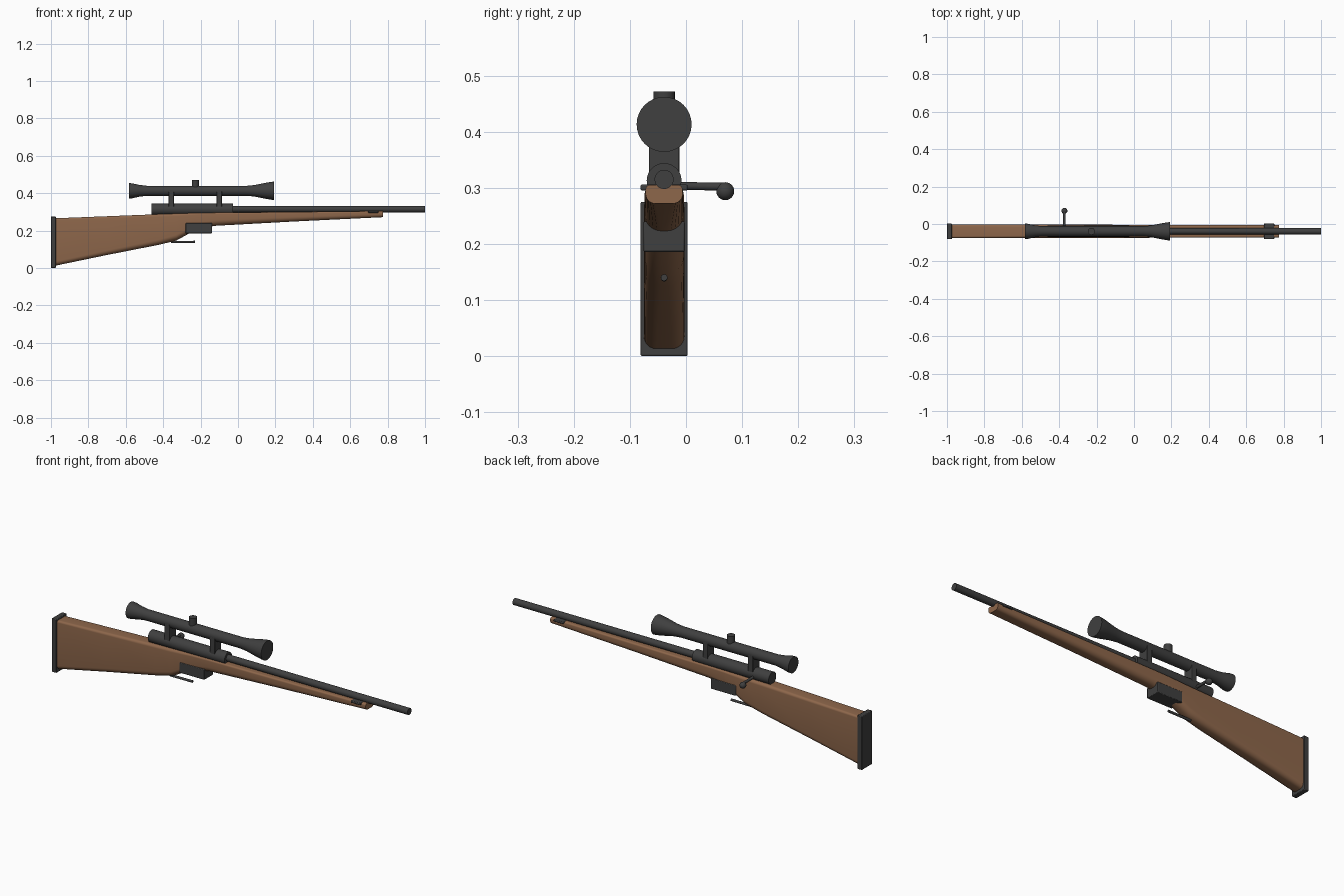
import bpy, bmesh, math
from mathutils import Matrix, Vector

cube = bpy.data.objects.get("Cube")
if cube:
    bpy.data.objects.remove(cube, do_unlink=True)

Y = -0.039  # centre plane of the rifle


def material(name, color):
    m = bpy.data.materials.new(name)
    m.use_nodes = True
    m.diffuse_color = (*color, 1)
    b = next(n for n in m.node_tree.nodes if n.type == 'BSDF_PRINCIPLED')
    b.inputs["Base Color"].default_value = (*color, 1)
    b.inputs["Roughness"].default_value = 0.6
    return m


wood = material("walnut wood", (0.27, 0.135, 0.07))
metal = material("dark metal", (0.05, 0.05, 0.05))


def finish(name, bm, mat, bevel=0):
    bmesh.ops.recalc_face_normals(bm, faces=bm.faces)
    me = bpy.data.meshes.new(name)
    bm.to_mesh(me)
    bm.free()
    ob = bpy.data.objects.new(name, me)
    bpy.context.collection.objects.link(ob)
    me.materials.append(mat)
    if bevel:
        mod = ob.modifiers.new("soft edges", 'BEVEL')
        mod.width, mod.segments = bevel, 2
    bpy.ops.object.select_all(action='DESELECT')
    ob.select_set(True)
    bpy.context.view_layer.objects.active = ob
    bpy.ops.object.shade_smooth_by_angle(angle=math.radians(35))
    return ob


def loft(name, rings, mat):
    """Skin matching rings of points and cap both ends."""
    bm = bmesh.new()
    loops = [[bm.verts.new(p) for p in ring] for ring in rings]
    n = len(loops[0])
    for a, b in zip(loops, loops[1:]):
        for i in range(n):
            j = (i + 1) % n
            bm.faces.new((a[i], a[j], b[j], b[i]))
    bm.faces.new(loops[0])
    bm.faces.new(loops[-1])
    return finish(name, bm, mat)


def box(name, lo, hi, mat, bevel=0.003):
    bm = bmesh.new()
    lo, hi = Vector(lo), Vector(hi)
    bmesh.ops.create_cube(bm, size=1, matrix=Matrix.Translation((lo + hi) / 2)
                          @ Matrix.Diagonal((*(hi - lo), 1)))
    return finish(name, bm, mat, bevel)


def tube(name, z, profile, mat, n=32):
    """Turned part along x from (x, radius) pairs."""
    turn = [2 * math.pi * i / n for i in range(n)]
    return loft(name, [[(x, Y + r * math.cos(a), z + r * math.sin(a)) for a in turn]
                       for x, r in profile], mat)


def rod(name, start, end, r, mat):
    bm = bmesh.new()
    start, end = Vector(start), Vector(end)
    d = end - start
    bmesh.ops.create_cone(bm, cap_ends=True, segments=24, radius1=r, radius2=r, depth=d.length,
                          matrix=Matrix.Translation((start + end) / 2)
                          @ d.to_track_quat('Z', 'Y').to_matrix().to_4x4())
    return finish(name, bm, mat)


def stock_ring(x, bottom, top, half, r_low, r_top):
    """Rounded section with its own lower and upper corner radii."""
    pts = []
    for sy, sz, r, first in ((1, 1, r_top, 0), (-1, 1, r_top, 90),
                             (-1, -1, r_low, 180), (1, -1, r_low, 270)):
        cy = Y + sy * (half - r)
        cz = top - r if sz > 0 else bottom + r
        for k in range(7):
            a = math.radians(first + 15 * k)
            pts.append((x, cy + r * math.cos(a), cz + r * math.sin(a)))
    return pts


# Wooden stock: x, bottom, top, half width, lower radius, upper radius
stations = [(-0.98, 0.012, 0.266, 0.036, 0.022, 0.010),
            (-0.70, 0.070, 0.277, 0.036, 0.025, 0.012),
            (-0.42, 0.125, 0.288, 0.035, 0.028, 0.014),
            (-0.33, 0.147, 0.291, 0.035, 0.030, 0.014),
            (-0.27, 0.180, 0.293, 0.035, 0.030, 0.012),
            (-0.21, 0.212, 0.294, 0.035, 0.030, 0.008),
            (-0.12, 0.226, 0.296, 0.035, 0.030, 0.008),
            (0.30, 0.249, 0.300, 0.034, 0.024, 0.008),
            (0.775, 0.272, 0.305, 0.033, 0.017, 0.008)]
loft("stock", [stock_ring(*s) for s in stations], wood)
box("butt_plate", (-1, Y - 0.042, 0), (-0.974, Y + 0.042, 0.275), metal)

# Barrel, receiver and fore-end band
tube("barrel", 0.315, [(-0.06, 0.017), (1, 0.017)], metal)
tube("receiver", 0.313, [(-0.463, 0.031), (-0.028, 0.031)], metal)
box("barrel_band", (0.695, Y - 0.042, 0.295), (0.75, Y + 0.042, 0.306), metal)

# Bolt handle
rod("bolt_arm", (-0.372, Y, 0.304), (-0.372, 0.068, 0.302), 0.007, metal)
bm = bmesh.new()
bmesh.ops.create_uvsphere(bm, u_segments=24, v_segments=12, radius=0.016,
                          matrix=Matrix.Translation((-0.372, 0.070, 0.294)))
finish("bolt_knob", bm, metal)

# Magazine and trigger
box("magazine", (-0.28, Y - 0.037, 0.186), (-0.138, Y + 0.037, 0.24), metal)
trigger = rod("trigger", (-0.357, Y, 0.139), (-0.23, Y, 0.140), 0.006, metal)

# Telescopic sight
tube("scope", 0.413, [(-0.582, 0.041), (-0.565, 0.040), (-0.53, 0.032), (-0.49, 0.027),
                      (0.05, 0.027), (0.09, 0.031), (0.15, 0.043), (0.18, 0.048),
                      (0.193, 0.049)], metal)
rod("scope_turret", (-0.228, Y, 0.42), (-0.228, Y, 0.472), 0.019, metal)
for name, x in (("rear_mount", -0.357), ("front_mount", -0.1)):
    box(name, (x - 0.014, Y - 0.027, 0.325), (x + 0.014, Y + 0.027, 0.413), metal, 0.002)
